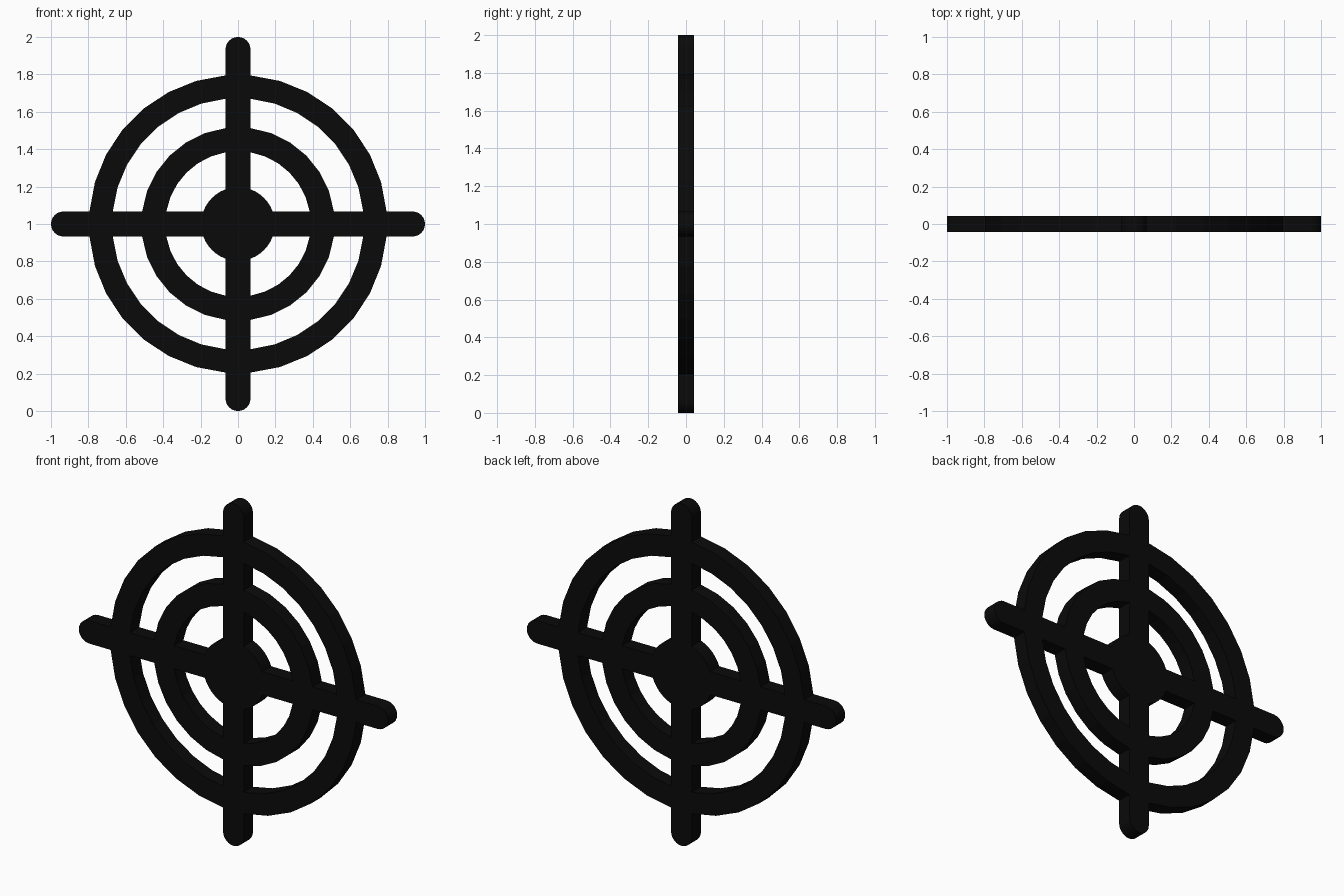
import bpy
from math import sin, cos, asin, pi

if "Cube" in bpy.data.objects:
    bpy.data.objects.remove(bpy.data.objects["Cube"])

H = 0.067        # half width of the cross bars
DEPTH = 0.0425   # half thickness


def arc(r, n):
    # quarter arc trimmed where it meets the bars
    a = asin(H / r)
    return [(r * cos(t), r * sin(t))
            for t in (a + (pi / 2 - 2 * a) * i / n for i in range(n + 1))]


def turn(pts, q):
    for _ in range(q):
        pts = [(-y, x) for x, y in pts]
    return pts


# rounded bar end on the +x side
tip = [(1 - H + H * cos(t), H * sin(t))
       for t in (-pi / 2 + pi * i / 12 for i in range(13))]

# outer silhouette, then the two windows of each quadrant
outline = []
for q in range(4):
    outline += turn(tip + arc(0.797, 7), q)
loops = [outline]
for q in range(4):
    loops.append(turn(arc(0.673, 7) + arc(0.517, 6)[::-1], q))
    loops.append(turn(arc(0.389, 6) + arc(0.197, 6)[::-1], q))

# flat filled profile given thickness
curve = bpy.data.curves.new("crosshair_target", 'CURVE')
curve.dimensions = '2D'
curve.fill_mode = 'BOTH'
curve.extrude = DEPTH
for pts in loops:
    s = curve.splines.new('POLY')
    s.points.add(len(pts) - 1)
    for p, (x, y) in zip(s.points, pts):
        p.co = (x, y, 0, 1)
    s.use_cyclic_u = True

obj = bpy.data.objects.new("crosshair_target", curve)
bpy.context.collection.objects.link(obj)

# black finish
mat = bpy.data.materials.new("black")
mat.diffuse_color = (0.003, 0.003, 0.003, 1)
mat.use_nodes = True
mat.node_tree.nodes["Principled BSDF"].inputs["Base Color"].default_value = mat.diffuse_color
curve.materials.append(mat)

# stand upright on the ground
obj.rotation_euler = (pi / 2, 0, 0)
obj.location = (0, 0, 1)
bpy.context.view_layer.objects.active = obj
obj.select_set(True)
bpy.ops.object.convert(target='MESH')
bpy.ops.object.shade_flat()
